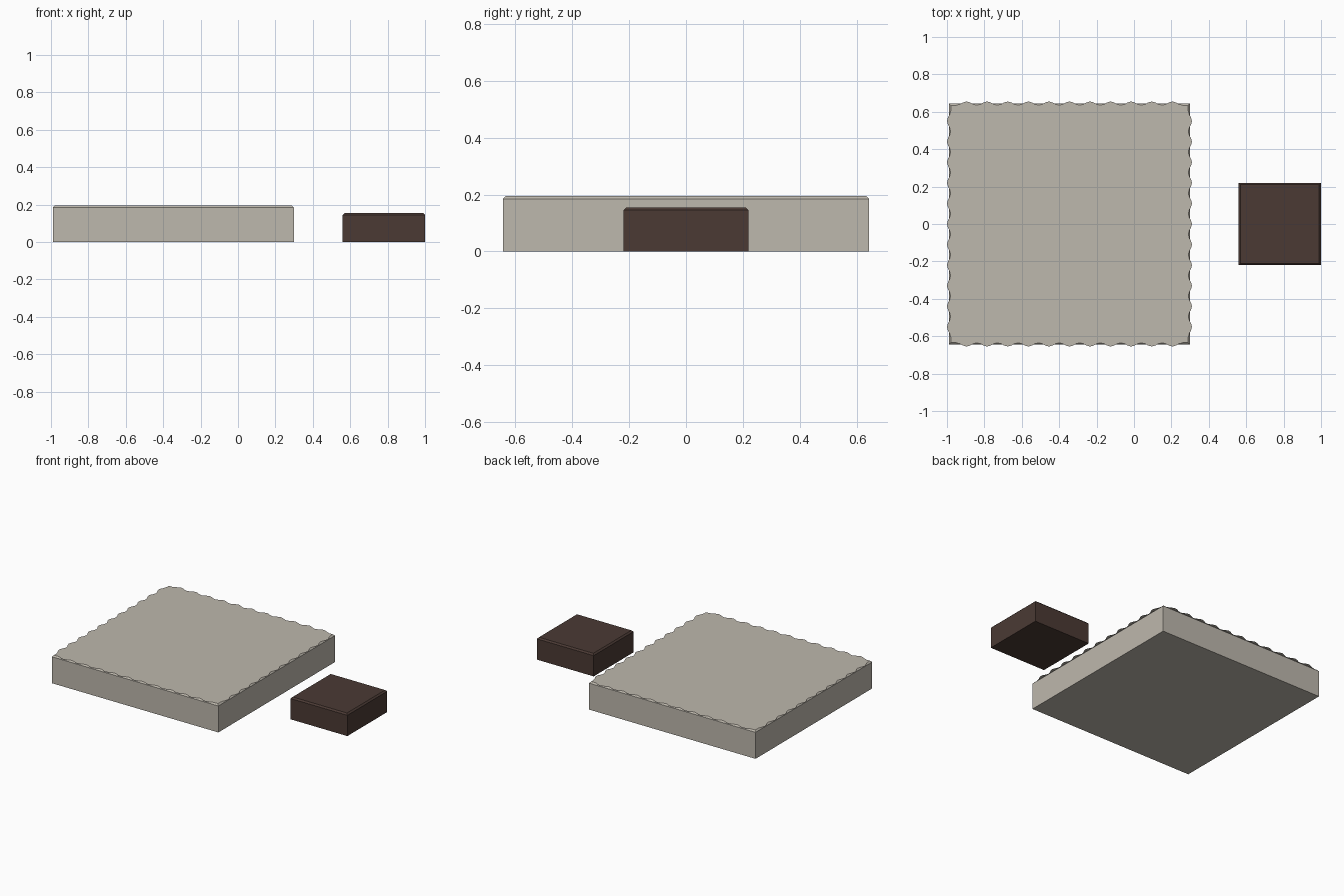
import bpy, bmesh, math

if "Cube" in bpy.data.objects:
    bpy.data.objects.remove(bpy.data.objects["Cube"])


def material(name, rgb):
    m = bpy.data.materials.new(name)
    m.diffuse_color = (*rgb, 1.0)
    m.use_nodes = True
    m.node_tree.nodes["Principled BSDF"].inputs["Base Color"].default_value = m.diffuse_color
    return m


STONE = material("pale_stone", (0.515, 0.479, 0.418))
BROWN = material("dark_brown", (0.070, 0.042, 0.034))


def add_object(name, bm, mat):
    bmesh.ops.recalc_face_normals(bm, faces=bm.faces)
    mesh = bpy.data.meshes.new(name)
    bm.to_mesh(mesh)
    bm.free()
    mesh.materials.append(mat)
    ob = bpy.data.objects.new(name, mesh)
    bpy.context.collection.objects.link(ob)
    return ob


def block(name, cx, half, height, chamfer, mat):
    """Square block on the ground with a chamfered top rim."""
    bm = bmesh.new()
    bmesh.ops.create_cube(bm, size=1)
    for v in bm.verts:
        v.co = (cx + v.co.x * 2 * half, v.co.y * 2 * half, (v.co.z + 0.5) * height)
    rim = [e for e in bm.edges if all(v.co.z > height / 2 for v in e.verts)]
    bmesh.ops.bevel(bm, geom=rim, offset=chamfer, segments=1, affect='EDGES')
    return add_object(name, bm, mat)


# Large slab and small block
CX, HALF, TOP = -0.345, 0.644, 0.195
block("stone_slab", CX, HALF, TOP, 0.01, STONE)
block("small_block", 0.78, 0.22, 0.155, 0.01, BROWN)

# Thin top sheet with a rippled border overhanging the slab
PERIOD, AMP, RIPPLES, STEPS = 0.11, 0.01, 11, 6
bm = bmesh.new()
verts = []
n = RIPPLES * STEPS
for side in range(4):
    a = side * math.pi / 2
    for i in range(n + 1):
        t = (i / n - 0.5) * RIPPLES * PERIOD
        r = HALF + 0.001 + AMP * math.cos(2 * math.pi * t / PERIOD)
        x = r * math.cos(a) - t * math.sin(a)
        y = r * math.sin(a) + t * math.cos(a)
        verts.append(bm.verts.new((CX + x, y, TOP + 0.0008)))
bm.faces.new(verts)
sheet = add_object("rippled_top_sheet", bm, STONE)
if sheet.data.polygons[0].normal.z < 0:
    sheet.data.flip_normals()
